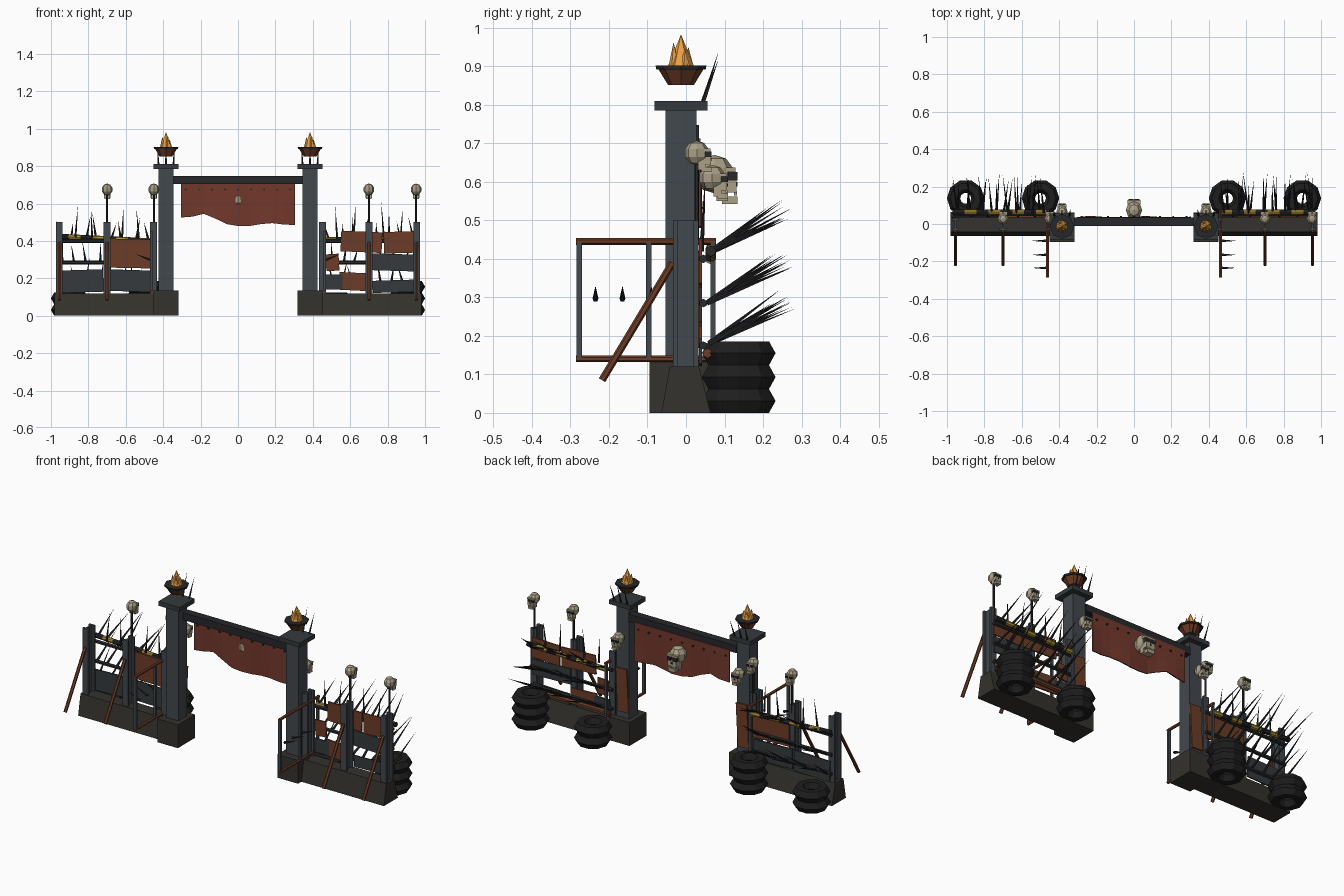
import bpy, bmesh, math, random
from mathutils import Vector, Matrix

if "Cube" in bpy.data.objects:
    bpy.data.objects.remove(bpy.data.objects["Cube"])

random.seed(4)


def mat(name, r, g, b):
    m = bpy.data.materials.new(name)
    m.diffuse_color = (r, g, b, 1)
    m.use_nodes = True
    m.node_tree.nodes["Principled BSDF"].inputs["Base Color"].default_value = m.diffuse_color
    return m


CONCRETE = mat("concrete", .035, .032, .026)
STEEL = mat("steel", .055, .065, .075)
IRON = mat("dark_iron", .02, .021, .023)
PLATE = mat("dark_plate", .035, .042, .045)
RUST = mat("rust", .15, .045, .02)
CLOTH = mat("banner_red", .17, .04, .025)
BONE = mat("bone", .40, .35, .24)
FLAME = mat("flame", .85, .36, .06)
YELLOW = mat("yellow", .42, .27, .03)
RUBBER = mat("rubber", .013, .013, .013)


class Part:
    """Collects primitives in one mesh, then becomes a named object."""
    def __init__(self, name, material):
        self.name, self.mat, self.bm = name, material, bmesh.new()

    def box(self, x0, x1, y0, y1, z0, z1, rot=0.0):
        m = (Matrix.Translation(((x0 + x1) / 2, (y0 + y1) / 2, (z0 + z1) / 2))
             @ Matrix.Rotation(rot, 4, 'Y')
             @ Matrix.Diagonal((abs(x1 - x0), abs(y1 - y0), abs(z1 - z0), 1)))
        bmesh.ops.create_cube(self.bm, size=1, matrix=m)
        return self

    def rod(self, a, b, r1, r2=None, n=6):
        a, b = Vector(a), Vector(b)
        d = b - a
        m = Matrix.Translation((a + b) / 2) @ d.to_track_quat('Z', 'Y').to_matrix().to_4x4()
        bmesh.ops.create_cone(self.bm, cap_ends=True, segments=n, radius1=r1,
                              radius2=r1 if r2 is None else r2, depth=d.length, matrix=m)
        return self

    def ball(self, c, size, u=8, v=5):
        m = Matrix.Translation(c) @ Matrix.Diagonal((*size, 1))
        bmesh.ops.create_uvsphere(self.bm, u_segments=u, v_segments=v, radius=1, matrix=m)
        return self

    def prism(self, pts, move):
        f = self.bm.faces.new([self.bm.verts.new(p) for p in pts])
        ext = bmesh.ops.extrude_face_region(self.bm, geom=[f])["geom"]
        bmesh.ops.translate(self.bm, vec=move, verts=[e for e in ext if isinstance(e, bmesh.types.BMVert)])
        return self

    def torus(self, c, R, r, n=10, k=6):
        rings = [[self.bm.verts.new((c[0] + (R + r * math.cos(b)) * math.cos(a),
                                     c[1] + (R + r * math.cos(b)) * math.sin(a),
                                     c[2] + r * math.sin(b)))
                  for b in [j * math.tau / k for j in range(k)]]
                 for a in [i * math.tau / n for i in range(n)]]
        for i in range(n):
            p, q = rings[i], rings[(i + 1) % n]
            for j in range(k):
                self.bm.faces.new((p[j], q[j], q[(j + 1) % k], p[(j + 1) % k]))
        return self

    def done(self):
        bmesh.ops.recalc_face_normals(self.bm, faces=self.bm.faces)
        me = bpy.data.meshes.new(self.name)
        self.bm.to_mesh(me)
        self.bm.free()
        me.materials.append(self.mat)
        ob = bpy.data.objects.new(self.name, me)
        bpy.context.collection.objects.link(ob)
        return ob


def skull(name, x, y, z, r):
    # low-poly skull looking towards +y
    b = Part(name, BONE).ball((x, y, z), (r * .92, r * 1.02, r))
    b.box(x - r * .55, x + r * .55, y + r * .3, y + r * 1.15, z - r * .95, z - r * .3)
    b.box(x - r * .7, x + r * .7, y + r * .6, y + r * 1.1, z + r * .1, z + r * .35)
    b.box(x - r * .45, x + r * .45, y + r * .4, y + r * 1.2, z - r * 1.55, z - r * 1.15)
    for s in (-1, 1):
        b.box(x + s * r * .4, x + s * r * .55, y + r * .1, y + r * .7, z - r * 1.4, z - r * .6)
    for i in range(4):
        tx = x + (i - 1.5) * r * .24
        b.box(tx - r * .08, tx + r * .08, y + r * 1.0, y + r * 1.17, z - r * 1.1, z - r * .9)
    b.done()
    e = Part(name + "_sockets", IRON)
    for s in (-1, 1):
        e.box(x + s * r * .16, x + s * r * .58, y + r * .7, y + r * 1.19, z - r * .32, z + r * .1)
    e.box(x - r * .1, x + r * .1, y + r * .9, y + r * 1.2, z - r * .65, z - r * .42)
    e.done()


PY = -.013
for s, side in ((-1, "left"), (1, "right")):
    px = s * .385
    # gate pillar with foot and cap
    Part(side + "_pillar_foot", CONCRETE).box(px - .066, px + .066, PY - .082, PY + .075, 0, .135).done()
    Part(side + "_pillar", STEEL).box(px - .04, px + .04, PY - .04, PY + .04, .13, .79).done()
    Part(side + "_pillar_cap", PLATE).box(px - .068, px + .068, PY - .069, PY + .069, .785, .81).done()
    Part(side + "_pillar_patch", RUST).box(px - .035, px + .035, .027, .036, .17, .42, .05).done()
    # fire bowl and flames
    Part(side + "_fire_bowl", RUST).rod((px, PY, .852), (px, PY, .895), .034, .06, 8).done()
    Part(side + "_bowl_rim", IRON).rod((px, PY, .892), (px, PY, .902), .064, .066, 8).done()
    fl = Part(side + "_flames", FLAME).rod((px, PY, .9), (px, PY, .983), .034, 0)
    for i in range(4):
        a = i * math.pi / 2 + .5
        dx, dy = math.cos(a) * .02, math.sin(a) * .02
        fl.rod((px + dx, PY + dy, .9), (px + dx * 1.1, PY + dy * 1.1, .945 + .006 * i), .015, 0, 5)
    fl.done()
    cs = Part(side + "_cap_spikes", IRON)
    for dx in (-.04, 0, .04):
        cs.rod((px + dx, .042, .80), (px + dx * 1.15, .085, .94 - abs(dx) * .5), .006, 0, 5)
    cs.done()
    skull(side + "_pillar_skull", px, .068, .61, .034)

    # sloped wall footing
    Part(side + "_wall_footing", CONCRETE).prism(
        [(s * .43, -.064, 0), (s * .43, .064, 0), (s * .43, .034, .12), (s * .43, -.042, .12)],
        (s * .55, 0, 0)).done()

    # H-section posts and slanted braces
    posts = Part(side + "_wall_posts", STEEL)
    braces = Part(side + "_braces", RUST)
    for x in (.452, .7, .955):
        for y in (-.028, .026):
            posts.box(s * x - .018, s * x + .018, y - .006, y + .006, .1, .5)
        posts.box(s * x - .005, s * x + .005, -.028, .026, .1, .5)
        if x > .5:
            braces.rod((s * x, -.035, .39), (s * x, -.218, .085), .0095)
    posts.done()
    braces.done()

    # rails and hazard-striped bar
    rails = Part(side + "_rails", IRON)
    for z in (.175, .285, .40):
        rails.rod((s * .44, .045, z), (s * .965, .045, z), .011)
    rails.done()
    y1 = Part(side + "_bar_yellow", YELLOW)
    y2 = Part(side + "_bar_black", IRON)
    za, zb = (.405, .42) if s > 0 else (.40, .425)
    for i in range(8):
        t0, t1 = i / 8, (i + 1) / 8
        (y2 if i % 2 else y1).rod((s * (.46 + .51 * t0), .064, za + (zb - za) * t0),
                                  (s * (.46 + .51 * t1), .064, za + (zb - za) * t1), .014, n=8)
    y1.done()
    y2.done()

    # spikes fanning out of the rails
    sp = Part(side + "_spikes", IRON)
    for y, z in ((.06, .415), (.055, .285), (.06, .18)):
        for i in range(8):
            x = s * (.49 + .065 * i + random.uniform(-.015, .015))
            e = math.radians(random.uniform(22, 38))
            L = random.uniform(.19, .245)
            sp.rod((x, y, z), (x + random.uniform(-.03, .03), y + L * math.cos(e), z + L * math.sin(e)), .0075, 0, 5)
    for x in (.53, .62, .78, .87):
        sp.rod((s * x, .04, .42), (s * x + random.uniform(-.015, .015), .05, random.uniform(.57, .62)), .0065, 0, 5)
    sp.done()

    # open gate leaf swung out along y
    gx = s * .463
    bars = Part(side + "_gate_bars", RUST)
    for z in (.14, .445):
        bars.rod((gx, -.285, z), (gx, .078, z), .0085)
    bars.done()
    up = Part(side + "_gate_uprights", STEEL)
    for y in (-.277, -.097, .07):
        up.box(gx - .007, gx + .007, y - .007, y + .007, .14, .445)
    up.done()
    gs = Part(side + "_gate_spikes", IRON)
    for y in (-.09, -.165, -.235):
        gs.rod((gx, y, .295), (gx + s * .085, y, .33), .008, 0, 5)
    gs.done()

    # tyre stacks
    for x, tall in ((.5, 2 if s > 0 else 3), (.9, 3 if s > 0 else 2)):
        t = Part(side + "_tyre_stack", RUBBER)
        for k in range(tall):
            t.torus((s * x, .137, .031 + .062 * k), .065, .0355)
        t.done()

# scrap plates: x0, x1, z0, z1, tilt, material
for x0, x1, z0, z1, tilt, m in (
        (.55, .77, .34, .45, .04, RUST), (.78, .96, .335, .45, -.03, RUST),
        (.71, .96, .24, .33, .03, PLATE), (.47, .54, .24, .33, -.06, RUST),
        (.46, .56, .14, .22, 0, PLATE), (.54, .71, .135, .23, .05, RUST), (.72, .95, .125, .19, -.03, PLATE),
        (-.69, -.45, .255, .41, .02, RUST), (-.95, -.72, .125, .245, -.03, PLATE),
        (-.71, -.46, .13, .245, .03, PLATE)):
    Part("scrap_plate", m).box(x0, x1, .034, .042, z0, z1, tilt).done()
Part("low_pipe", RUST).rod((.46, .056, .155), (.96, .056, .155), .013).done()

# skulls on poles
for x in (-.7, -.45, .7, .952):
    Part("skull_pole", IRON).rod((x, .028, .45), (x, .028, .66), .006).done()
    skull("pole_skull", x, .028, .675, .032)

# lintel and ragged banner
Part("lintel", IRON).box(-.346, .346, -.012, .034, .705, .747).done()
bottom = [.525, .53, .545, .52, .49, .48, .48, .49, .495, .488, .485]
ban = Part("banner", CLOTH)
rows = []
for i, zb in enumerate(bottom):
    x = -.305 + .061 * i
    rows.append([ban.bm.verts.new((x, .034 + .006 * math.sin(i * 1.3) * k / 3, .712 + (zb - .712) * k / 3))
                 for k in range(4)])
for p, q in zip(rows, rows[1:]):
    for k in range(3):
        ban.bm.faces.new((p[k], q[k], q[k + 1], p[k + 1]))
ob = ban.done()
so = ob.modifiers.new("thickness", 'SOLIDIFY')
so.thickness = .006
so.offset = 0
rivets = Part("banner_rivets", IRON)
for i in range(9):
    x = -.28 + .07 * i
    rivets.rod((x, .025, .675), (x, .043, .675), .006)
rivets.done()
skull("banner_skull", 0, .074, .62, .05)
